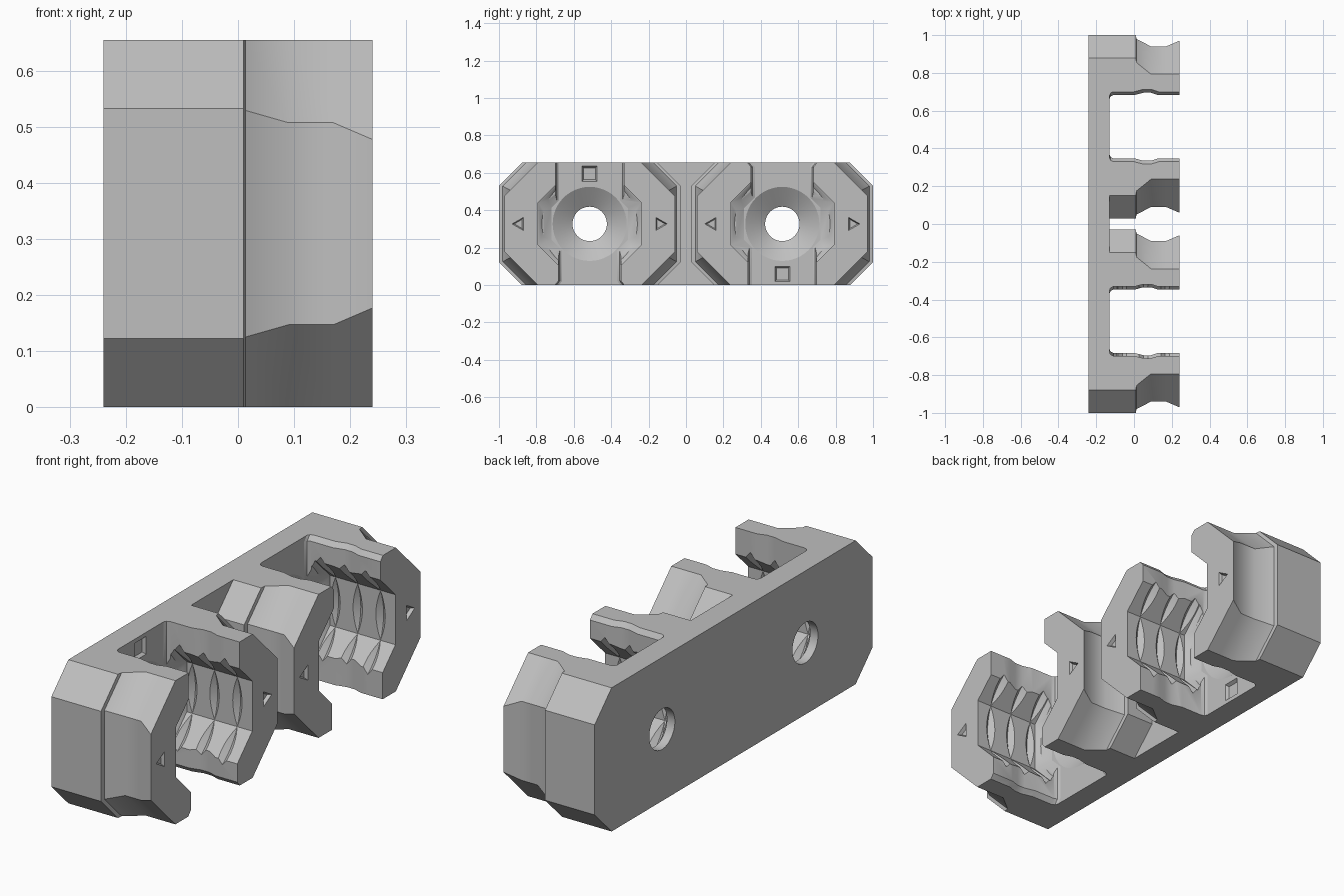
import bpy, bmesh, math

cube = bpy.data.objects.get("Cube")
if cube:
    bpy.data.objects.remove(cube)

H = 0.327      # half height
CY = 0.515     # distance of each clip from the middle
FLOOR = -0.13  # front surface of the back plate

grey = bpy.data.materials.new("plain grey")
grey.use_nodes = True
color = (0.52, 0.52, 0.52, 1)
grey.diffuse_color = color
grey.node_tree.nodes["Principled BSDF"].inputs["Base Color"].default_value = color


def loft(name, sections):
    """Closed solid through a list of equally long point loops."""
    bm = bmesh.new()
    loops = [[bm.verts.new(p) for p in s] for s in sections]
    n = len(loops[0])
    for a, b in zip(loops, loops[1:]):
        for i in range(n):
            j = (i + 1) % n
            bm.faces.new((a[i], a[j], b[j], b[i]))
    bm.faces.new(loops[0])
    bm.faces.new(loops[-1])
    bmesh.ops.recalc_face_normals(bm, faces=bm.faces)
    mesh = bpy.data.meshes.new(name)
    bm.to_mesh(mesh)
    bm.free()
    mesh.materials.append(grey)
    obj = bpy.data.objects.new(name, mesh)
    bpy.context.collection.objects.link(obj)
    return obj


def ring(x, r, n, y=0, z=0, turn=0.0):
    """Regular polygon facing along x."""
    angles = [turn + math.tau * i / n for i in range(n)]
    return [(x, y + r * math.cos(a), z + r * math.sin(a)) for a in angles]


def octagon(x, side, diag, y=0):
    """Octagon clipped at the top and bottom, with its own diagonal reach."""
    a, b = diag - side, diag - H
    quarter = [(side, a), (b, H)]
    half = quarter + [(-p, q) for p, q in reversed(quarter)]
    pts = half + [(-p, -q) for p, q in half]
    return [(x, y + p, q) for p, q in pts]


def cut(obj, cutter):
    mod = obj.modifiers.new("cut", 'BOOLEAN')
    mod.operation = 'DIFFERENCE'
    mod.solver = 'EXACT'
    mod.object = cutter
    bpy.context.view_layer.update()
    deps = bpy.context.evaluated_depsgraph_get()
    mesh = bpy.data.meshes.new_from_object(obj.evaluated_get(deps))
    obj.modifiers.clear()
    obj.data = mesh
    bpy.data.objects.remove(cutter)


# Back plate with countersunk screw holes and square marks
plate = loft("back_plate", [octagon(x, 1.0, 1.205) for x in (-0.24, FLOOR)])
for s in (-1, 1):
    profile = [(-0.3, 0.092), (-0.2, 0.092), (FLOOR, 0.198), (-0.1, 0.243)]
    cut(plate, loft("screw_hole", [ring(x, r, 48, s * CY) for x, r in profile]))
    mark = [(-0.145, 0.045), (FLOOR, 0.057), (-0.12, 0.065)]
    cut(plate, loft("square_mark", [ring(x, r, 4, s * CY, -s * 0.268, math.pi / 4)
                                    for x, r in mark]))

# Clip body: octagonal block, small step, waisted neck, flared lip
outline = [(FLOOR, 0.485, 0.69), (0.01, 0.485, 0.69), (0.013, 0.465, 0.667),
           (0.09, 0.425, 0.605), (0.17, 0.425, 0.605), (0.24, 0.455, 0.605)]
clip = loft("right_clip", [octagon(*o) for o in outline])

# Octagonal bore, narrowing at the floor
k = 1 / math.cos(math.pi / 8)
bore = [(-0.17, 0.205), (FLOOR, 0.205), (-0.09, 0.275), (0.3, 0.275)]
cut(clip, loft("bore", [ring(x, r * k, 8, turn=math.pi / 8) for x, r in bore]))

# Shallow thread grooves in the bore
for x in (-0.062, 0.05, 0.165):
    groove = [(x - 0.045, 0.255), (x, 0.297), (x + 0.045, 0.255)]
    cut(clip, loft("groove", [ring(gx, r, 64) for gx, r in groove]))


# Vertical slot: wide at the top, narrow with chamfered edges at the bottom
def slot_section(z, w):
    side = [(-0.16, w - 0.02), (FLOOR, w - 0.02), (-0.124, w - 0.007),
            (-0.11, w), (0.0, w), (0.05, w + 0.013), (0.09, w + 0.013),
            (0.13, w), (0.3, w)]
    return [(x, y, z) for x, y in side] + [(x, -y, z) for x, y in reversed(side)]


slot = [(-0.35, 0.204), (-0.305, 0.167), (-0.05, 0.167), (0.05, 0.183), (0.35, 0.183)]
cut(clip, loft("slot", [slot_section(z, w) for z, w in slot]))

# Triangle marks on the front of each arm
for y, turn in ((0.375, 0), (-0.375, math.pi)):
    mark = [(0.225, 0.028), (0.24, 0.04), (0.25, 0.048)]
    cut(clip, loft("triangle_mark", [ring(x, r, 3, y, 0, turn) for x, r in mark]))

# Second clip is the first turned half round about the x axis
other = clip.copy()
other.data = clip.data.copy()
other.name = "left_clip"
bpy.context.collection.objects.link(other)
other.rotation_euler.x = math.pi
clip.location = (0, -CY, H)
other.location = (0, CY, H)
plate.location.z = H

# Soft shading on the curved parts, sharp edges elsewhere
bpy.ops.object.select_all(action='DESELECT')
for obj in (plate, clip, other):
    obj.select_set(True)
bpy.context.view_layer.objects.active = plate
bpy.ops.object.shade_smooth_by_angle(angle=math.radians(30))
